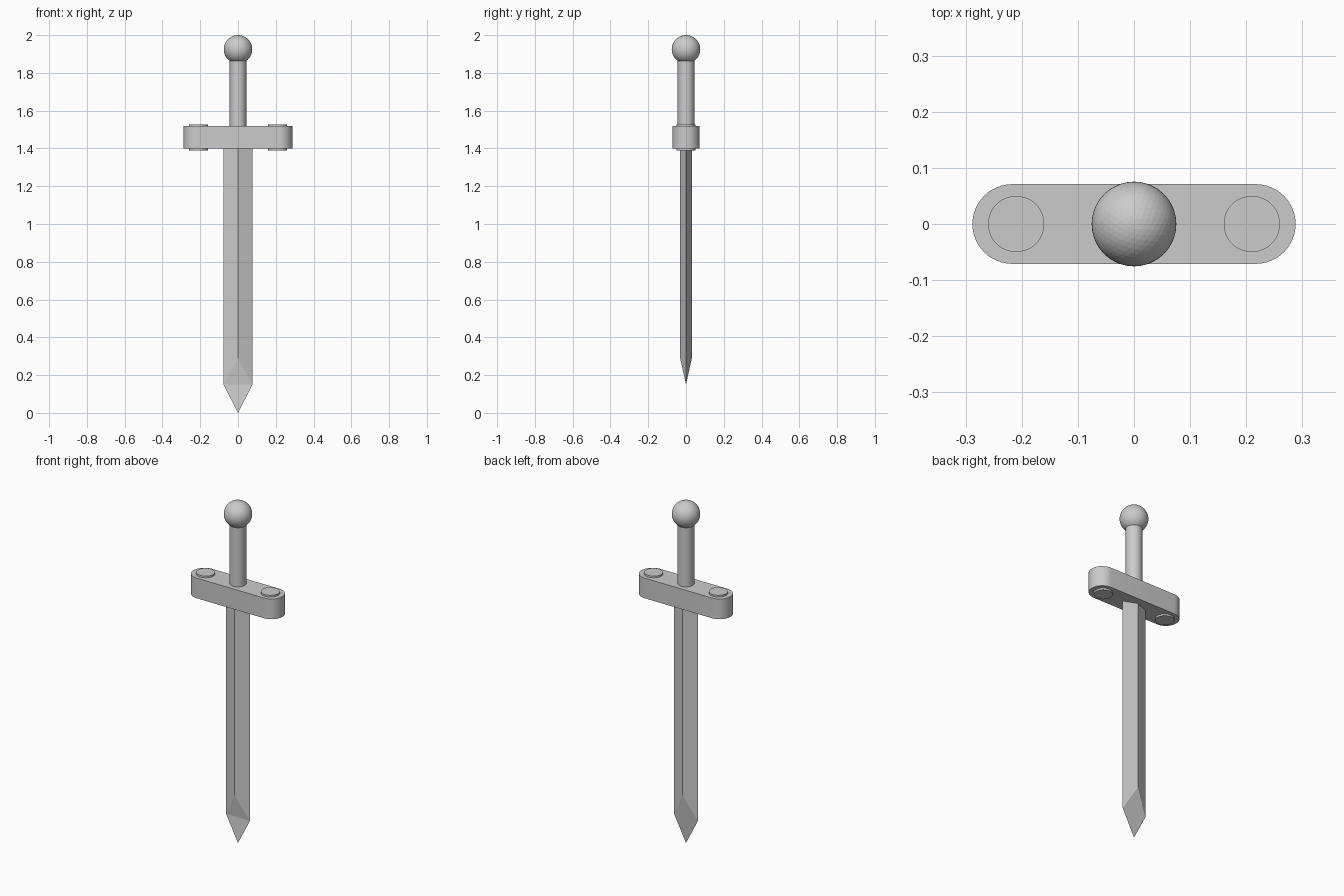
import bpy, bmesh, math

cube = bpy.data.objects.get("Cube")
if cube:
    bpy.data.objects.remove(cube, do_unlink=True)

steel = bpy.data.materials.new("grey_steel")
steel.use_nodes = True
colour = (0.6, 0.6, 0.6, 1)
steel.diffuse_color = colour
steel.node_tree.nodes["Principled BSDF"].inputs["Base Color"].default_value = colour


def finish(name, bm):
    bmesh.ops.recalc_face_normals(bm, faces=bm.faces)
    mesh = bpy.data.meshes.new(name)
    bm.to_mesh(mesh)
    bm.free()
    mesh.materials.append(steel)
    obj = bpy.data.objects.new(name, mesh)
    bpy.context.collection.objects.link(obj)
    return obj


def prism(name, outline, z0, z1):
    """Extrude a flat outline upwards."""
    bm = bmesh.new()
    face = bm.faces.new([bm.verts.new((x, y, z0)) for x, y in outline])
    top = bmesh.ops.extrude_face_region(bm, geom=[face])["geom"]
    verts = [v for v in top if isinstance(v, bmesh.types.BMVert)]
    bmesh.ops.translate(bm, verts=verts, vec=(0, 0, z1 - z0))
    return finish(name, bm)


def arc(cx, radius, start, end, steps):
    angles = [start + (end - start) * i / steps for i in range(steps + 1)]
    return [(cx + radius * math.cos(a), radius * math.sin(a)) for a in angles]


def smooth(obj):
    bpy.ops.object.select_all(action="DESELECT")
    obj.select_set(True)
    bpy.context.view_layer.objects.active = obj
    bpy.ops.object.shade_smooth_by_angle(angle=math.radians(30))


# Blade: diamond section, ridges stopping higher than the edges, pointed tip
bm = bmesh.new()
section = [(0.077, 0, 0.15), (0, 0.031, 0.29), (-0.077, 0, 0.15), (0, -0.031, 0.29)]
low = [bm.verts.new(p) for p in section]
high = [bm.verts.new((x, y, 1.41)) for x, y, z in section]
tip = bm.verts.new((0, 0, 0))
for i in range(4):
    j = (i + 1) % 4
    bm.faces.new((low[i], low[j], high[j], high[i]))
bm.faces.new(high)
bm.faces.new((low[0], low[1], low[2], tip))
bm.faces.new((low[2], low[3], low[0], tip))
finish("blade", bm)

# Guard: round-ended bar
half = math.pi / 2
guard_outline = arc(0.217, 0.071, -half, half, 24) + arc(-0.217, 0.071, half, 3 * half, 24)
smooth(prism("guard", guard_outline, 1.4, 1.518))

# Round studs through both ends of the guard
for side, x in (("left", 0.21), ("right", -0.21)):
    smooth(prism(side + "_stud", arc(x, 0.05, 0, 2 * math.pi, 48)[:-1], 1.39, 1.528))

# Grip
smooth(prism("grip", arc(0, 0.044, 0, 2 * math.pi, 48)[:-1], 1.5, 1.9))

# Pommel: finely faceted ball
bm = bmesh.new()
bmesh.ops.create_icosphere(bm, subdivisions=4, radius=0.0755)
bmesh.ops.translate(bm, verts=bm.verts, vec=(0, 0, 1.9245))
finish("pommel", bm)
